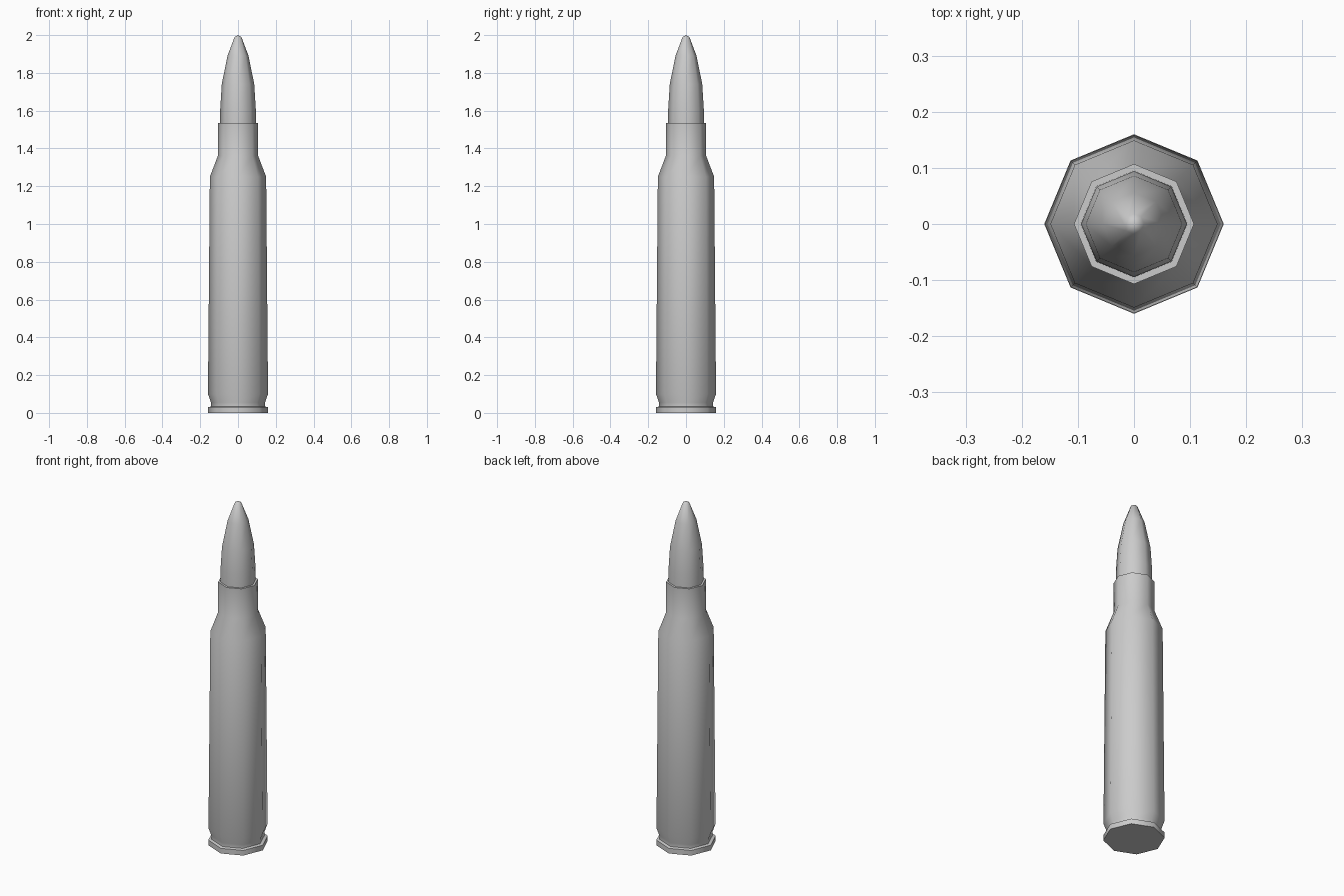
import bpy, bmesh, math

if "Cube" in bpy.data.objects:
    bpy.data.objects.remove(bpy.data.objects["Cube"])

SIDES = 8


def lathe(name, profile):
    """Revolve (radius, z) points into an eight-sided solid; radius 0 makes a tip."""
    bm = bmesh.new()
    rings = []
    for r, z in profile:
        if r == 0:
            rings.append([bm.verts.new((0, 0, z))] * SIDES)
        else:
            rings.append([bm.verts.new((r * math.cos(math.tau * i / SIDES),
                                        r * math.sin(math.tau * i / SIDES), z))
                          for i in range(SIDES)])
    for low, high in zip(rings, rings[1:]):
        for i in range(SIDES):
            j = (i + 1) % SIDES
            corners = list(dict.fromkeys((low[i], low[j], high[j], high[i])))
            bm.faces.new(corners)
    # Close the bottom
    if profile[0][0] > 0:
        bm.faces.new(rings[0][::-1])
    bmesh.ops.recalc_face_normals(bm, faces=bm.faces[:])
    mesh = bpy.data.meshes.new(name)
    bm.to_mesh(mesh)
    bm.free()
    obj = bpy.data.objects.new(name, mesh)
    bpy.context.collection.objects.link(obj)
    bpy.ops.object.select_all(action='DESELECT')
    obj.select_set(True)
    bpy.context.view_layer.objects.active = obj
    bpy.ops.object.shade_smooth_by_angle(angle=math.radians(50))
    return obj


# Case: rim, groove, tapered body, shoulder, neck and mouth
lathe("case", [(0.16, 0), (0.16, 0.03), (0.143, 0.034), (0.143, 0.055),
               (0.159, 0.10), (0.149, 1.25), (0.107, 1.36),
               (0.107, 1.535), (0.095, 1.535)])

# Pointed tip seated in the mouth
lathe("tip", [(0.095, 1.535), (0.094, 1.61), (0.086, 1.74),
              (0.056, 1.89), (0.018, 1.99), (0, 2.0)])
